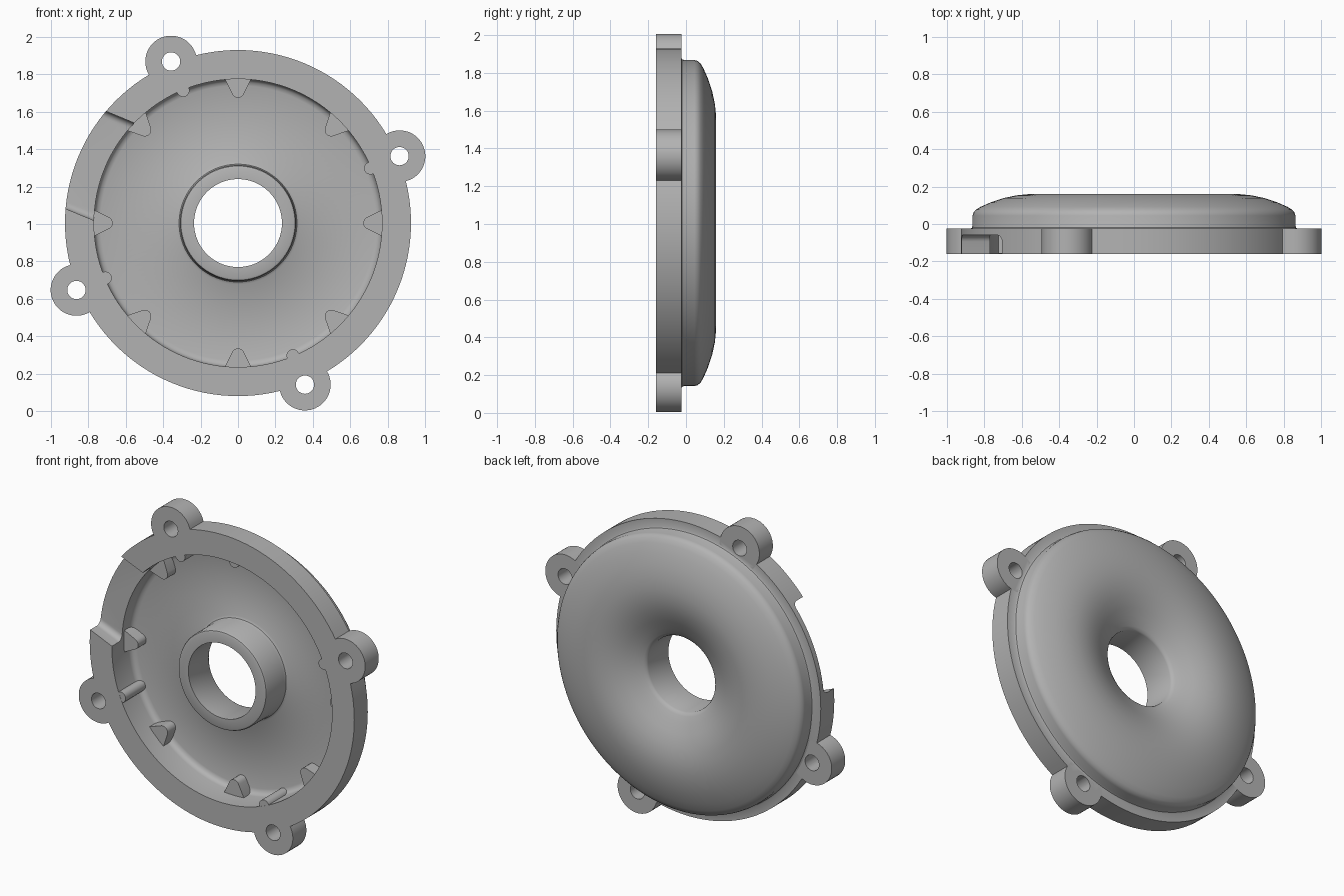
import bpy
import bmesh
from math import cos, sin, pi, radians
from mathutils import Matrix, Vector

cube = bpy.data.objects.get("Cube")
if cube:
    bpy.data.objects.remove(cube)

FRONT, FLANGE_BACK, FLOOR, MID = -0.16, -0.025, 0.04, 1.005

grey = bpy.data.materials.new("cast_grey")
grey.use_nodes = True
colour = (0.45, 0.45, 0.45, 1)
grey.diffuse_color = colour
grey.node_tree.nodes["Principled BSDF"].inputs["Base Color"].default_value = colour


def make(name, bm):
    bmesh.ops.recalc_face_normals(bm, faces=bm.faces)
    mesh = bpy.data.meshes.new(name)
    bm.to_mesh(mesh)
    bm.free()
    mesh.materials.append(grey)
    obj = bpy.data.objects.new(name, mesh)
    bpy.context.collection.objects.link(obj)
    return obj


def revolve(name, profile, steps=128):
    """Closed (radius, y) outline turned around the y axis."""
    bm = bmesh.new()
    rings = []
    for i in range(steps):
        a = 2 * pi * i / steps
        rings.append([bm.verts.new((r * cos(a), y, MID + r * sin(a))) for r, y in profile])
    for i, ring in enumerate(rings):
        nxt = rings[(i + 1) % steps]
        for j in range(len(profile)):
            k = (j + 1) % len(profile)
            bm.faces.new((ring[j], ring[k], nxt[k], nxt[j]))
    return make(name, bm)


def prism(name, outline, y0, y1, angle=0):
    """Outline (outward, sideways) placed at an angle and extruded along y."""
    c, s = cos(radians(angle)), sin(radians(angle))
    bm = bmesh.new()
    face = bm.faces.new([bm.verts.new((u * c - v * s, y0, MID + u * s + v * c)) for u, v in outline])
    new = bmesh.ops.extrude_face_region(bm, geom=[face])["geom"]
    bmesh.ops.translate(bm, vec=(0, y1 - y0, 0),
                        verts=[g for g in new if isinstance(g, bmesh.types.BMVert)])
    return make(name, bm)


def circle(centre, radius, steps=40):
    return [(centre + radius * cos(2 * pi * i / steps), radius * sin(2 * pi * i / steps))
            for i in range(steps)]


def combine(body, tool, operation):
    mod = body.modifiers.new(operation, "BOOLEAN")
    mod.operation, mod.solver, mod.object = operation, "EXACT", tool
    bpy.context.view_layer.objects.active = body
    bpy.ops.object.modifier_apply(modifier=mod.name)
    bpy.data.objects.remove(tool)


def smooth(obj):
    bpy.ops.object.select_all(action="DESELECT")
    obj.select_set(True)
    bpy.context.view_layer.objects.active = obj
    bpy.ops.object.shade_smooth_by_angle(angle=radians(32))


# Housing shell: flange, domed back, dished centre, hub and cavity
shell = [
    (0.77, FRONT), (0.925, FRONT), (0.925, FLANGE_BACK),
    (0.876, FLANGE_BACK), (0.867, -0.02), (0.863, -0.01),
    (0.863, 0.045), (0.858, 0.062), (0.845, 0.077), (0.82, 0.092), (0.77, 0.114),
    (0.7, 0.138), (0.63, 0.153), (0.56, 0.16), (0.49, 0.156), (0.42, 0.14),
    (0.35, 0.112), (0.29, 0.08), (0.255, 0.062), (0.241, 0.052), (0.235, 0.04),
    (0.235, FRONT), (0.295, FRONT), (0.305, -0.156), (0.31, -0.146),
    (0.31, 0.015), (0.315, 0.032), (0.328, FLOOR),
    (0.735, FLOOR), (0.754, 0.034), (0.766, 0.021), (0.77, 0.003),
]
housing = revolve("housing", shell)

# Mounting lugs with bolt holes
LUG_ANGLES = [22.5 + 90 * i for i in range(4)]
for angle in LUG_ANGLES:
    combine(housing, prism("lug", circle(0.935, 0.138), FRONT, FLANGE_BACK, angle), "UNION")
for angle in LUG_ANGLES:
    combine(housing, prism("bolt_hole", circle(0.935, 0.049, 32), -0.3, 0.1, angle), "DIFFERENCE")

# Slot through the front of the flange, with rounded floor corners
HALF, DEPTH, R = 0.282, -0.06, 0.035
section = [(-HALF, -0.3), (HALF, -0.3)]
for side in (1, -1):
    arc = [(side * (HALF - R + R * cos(t * pi / 12)), DEPTH - R + R * sin(t * pi / 12))
           for t in range(7)]
    section += arc if side == 1 else arc[::-1]
bm = bmesh.new()
face = bm.faces.new([bm.verts.new((0.55, y, v)) for v, y in section])
new = bmesh.ops.extrude_face_region(bm, geom=[face])["geom"]
bmesh.ops.translate(bm, vec=(0.6, 0, 0), verts=[g for g in new if isinstance(g, bmesh.types.BMVert)])
turn = Matrix.Translation(Vector((0, 0, MID))) @ Matrix.Rotation(radians(-157.5), 4, "Y")
bmesh.ops.transform(bm, matrix=turn, verts=bm.verts)
combine(housing, make("slot_cutter", bm), "DIFFERENCE")
smooth(housing)

# Tapered locating ribs around the cavity wall
tip = [(0.705 - 0.035 * cos(t * pi / 10), -0.035 * sin(t * pi / 10)) for t in range(-4, 5)]
rib_outline = [(0.80, 0.075), (0.765, 0.068)] + tip + [(0.765, -0.068), (0.80, -0.075)]
for i in range(8):
    smooth(prism(f"rib_{i + 1}", rib_outline, -0.04, FLOOR + 0.02, 45 * i))

# Small round bosses on the wall beside each lug
for i, angle in enumerate(LUG_ANGLES):
    smooth(prism(f"wall_boss_{i + 1}", circle(0.767, 0.034, 24), FRONT + 0.001, FLOOR + 0.02, angle))
